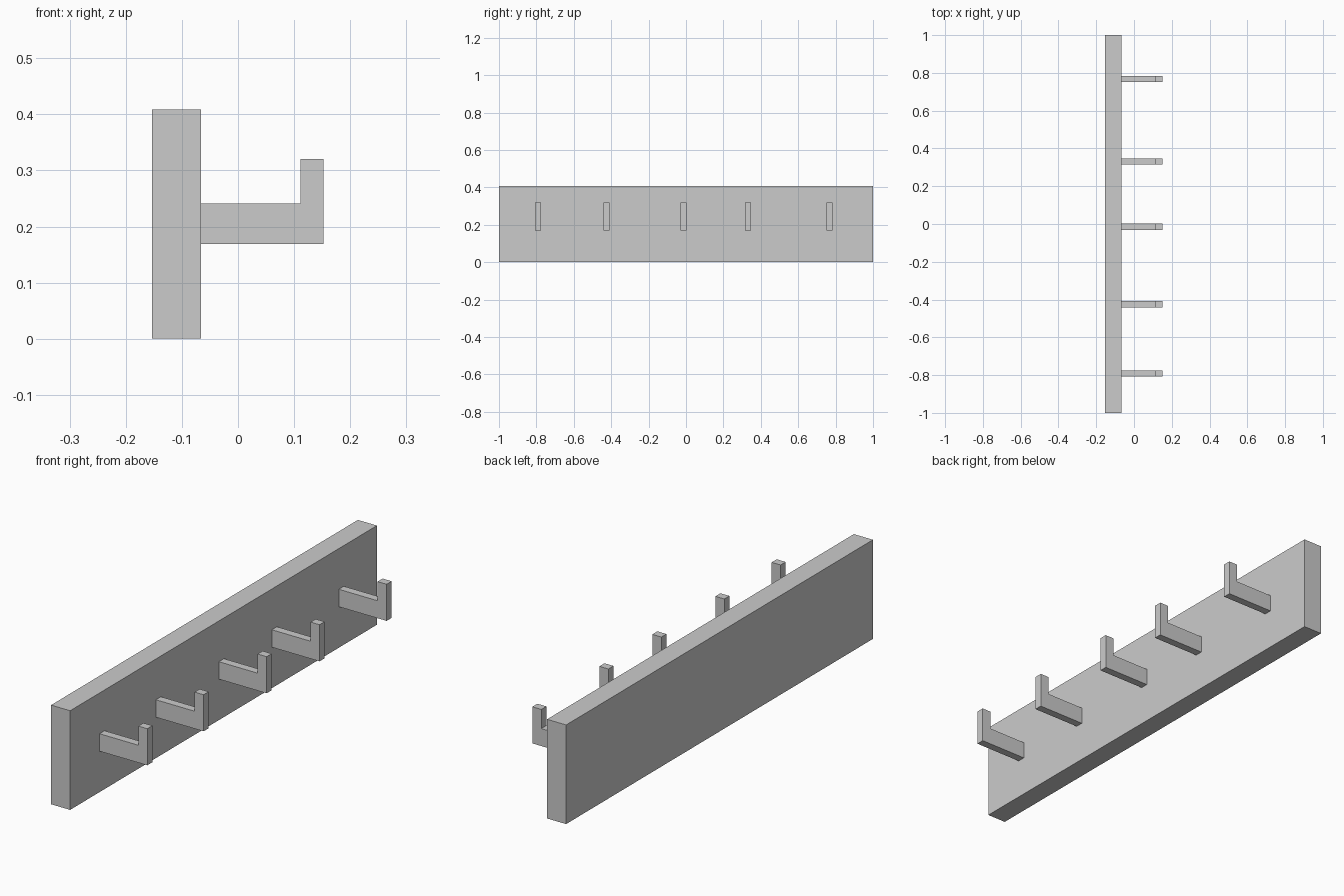
import bpy, bmesh

if "Cube" in bpy.data.objects:
    bpy.data.objects.remove(bpy.data.objects["Cube"])


def extrude_profile(name, points, y_center, width):
    """Extrude a closed XZ profile along y."""
    bm = bmesh.new()
    verts = [bm.verts.new((x, y_center - width / 2, z)) for x, z in points]
    face = bm.faces.new(verts)
    ext = bmesh.ops.extrude_face_region(bm, geom=[face])
    moved = [v for v in ext["geom"] if isinstance(v, bmesh.types.BMVert)]
    bmesh.ops.translate(bm, verts=moved, vec=(0, width, 0))
    bmesh.ops.recalc_face_normals(bm, faces=bm.faces)
    mesh = bpy.data.meshes.new(name)
    bm.to_mesh(mesh)
    bm.free()
    obj = bpy.data.objects.new(name, mesh)
    bpy.context.collection.objects.link(obj)
    return obj


BACK, FACE, TIP = -0.153, -0.066, 0.152

# Wall board
extrude_profile("back_board",
                [(BACK, 0), (FACE, 0), (FACE, 0.409), (BACK, 0.409)], 0, 2.0)

# L-shaped hooks, unevenly spaced along the board
hook = [(FACE, 0.169), (TIP, 0.169), (TIP, 0.241), (TIP, 0.32),
        (0.111, 0.32), (0.111, 0.241), (FACE, 0.241)]
for i, y in enumerate((-0.792, -0.425, -0.014, 0.331, 0.768), 1):
    extrude_profile(f"hook_{i}", hook, y, 0.033)
